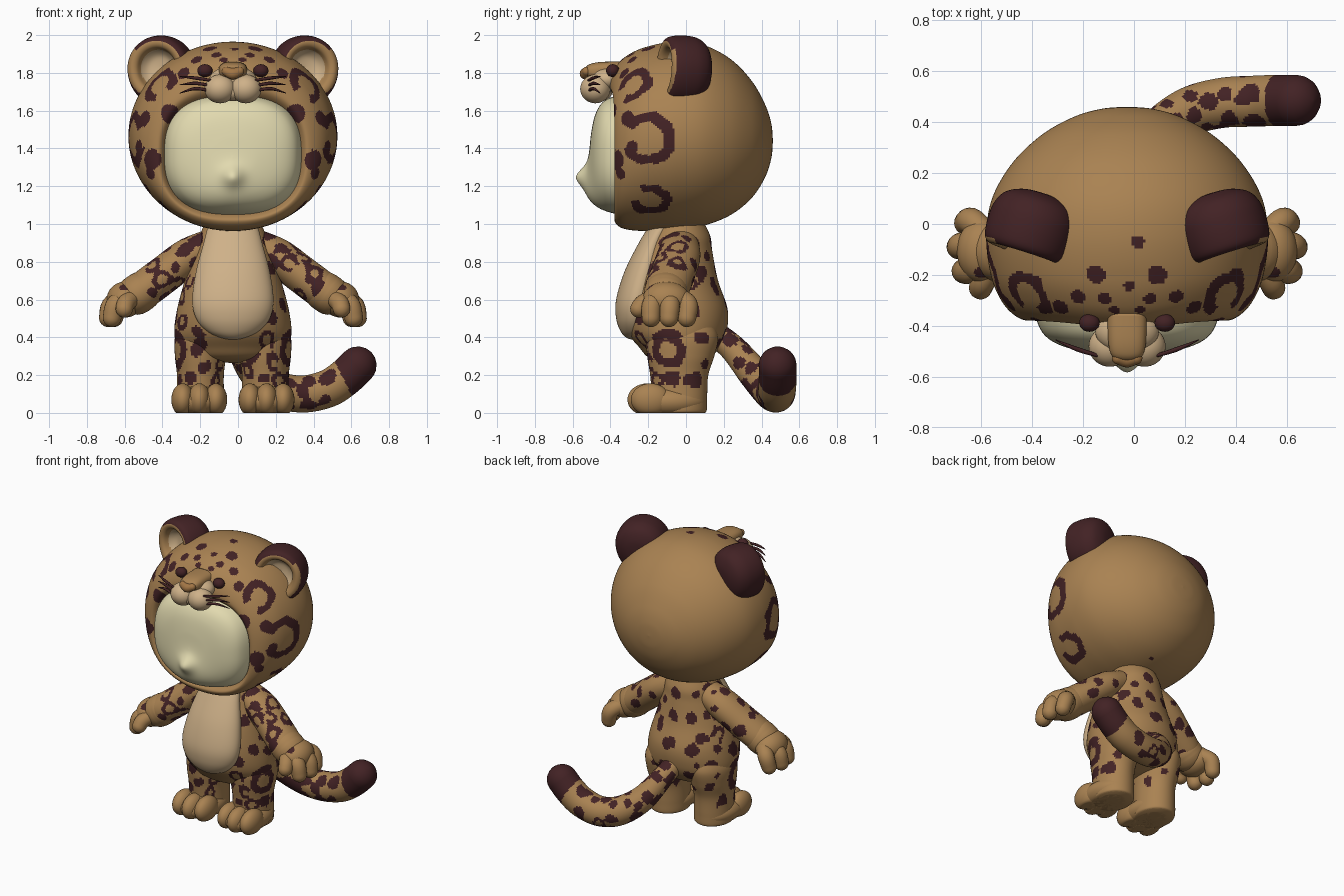
import bpy, bmesh, math, random
from mathutils import Vector, noise
from mathutils.bvhtree import BVHTree

if "Cube" in bpy.data.objects:
    bpy.data.objects.remove(bpy.data.objects["Cube"])

CX = -0.027  # centre line of the figure (the tail reaches out to +x)
MATS = {}
for name, col in {"brown_fur": (.40, .225, .085), "dark_spot": (.055, .016, .018),
                  "tan_fur": (.62, .44, .25), "cream_face": (.76, .70, .43),
                  "nose_brown": (.36, .18, .06)}.items():
    m = bpy.data.materials.new(name)
    m.diffuse_color = (*col, 1)
    m.use_nodes = True
    m.node_tree.nodes["Principled BSDF"].inputs["Base Color"].default_value = m.diffuse_color
    MATS[name] = m


def spline(keys, n, warp=1.0):
    """Smoothly resample a list of equal-length tuples to n samples."""
    P = [keys[0]] + list(keys) + [keys[-1]]
    out = []
    for i in range(n):
        t = (i / (n - 1)) ** warp * (len(keys) - 1)
        k = min(int(t), len(keys) - 2)
        t -= k
        out.append([b + .5 * t * (c - a + t * (2*a - 5*b + 4*c - d + t * (3*(b - c) + d - a)))
                    for a, b, c, d in zip(*P[k:k + 4])])
    return out


def skin(name, rings, mat):
    """Bridge rings of points into a smooth mesh with capped ends."""
    bm = bmesh.new()
    vs = [[bm.verts.new(p) for p in r] for r in rings]
    n = len(rings[0])
    for a, b in zip(vs, vs[1:]):
        for i in range(n):
            j = (i + 1) % n
            bm.faces.new((a[i], a[j], b[j], b[i]))
    bm.faces.new(vs[0])
    bm.faces.new(vs[-1])
    bmesh.ops.recalc_face_normals(bm, faces=bm.faces)
    me = bpy.data.meshes.new(name)
    bm.to_mesh(me)
    bm.free()
    me.shade_smooth()
    ob = bpy.data.objects.new(name, me)
    ob.location.x = CX
    bpy.context.collection.objects.link(ob)
    for k in (mat, "dark_spot", "tan_fur"):
        me.materials.append(MATS[k])
    return ob


def spow(v, e):
    return math.copysign(abs(v) ** e, v)


def tube(name, keys, mat, n=24, seg=24, flat=1.0):
    """Round-ended tube through (x, y, z, radius) keys."""
    S = spline(keys, n)
    P = [Vector(s[:3]) for s in S]
    T = [(P[min(i + 1, n - 1)] - P[max(i - 1, 0)]).normalized() for i in range(n)]
    caps = [math.radians(a) for a in (88, 70, 50, 30, 15)]
    st = [(P[0] - T[0] * S[0][3] * math.sin(a), T[0], S[0][3] * math.cos(a)) for a in caps]
    st += [(P[i], T[i], S[i][3]) for i in range(n)]
    st += [(P[-1] + T[-1] * S[-1][3] * math.sin(a), T[-1], S[-1][3] * math.cos(a)) for a in caps[::-1]]
    u, rings = Vector((0, 1, .01)), []
    for p, t, r in st:
        u = (u - t * u.dot(t)).normalized()
        w = t.cross(u)
        rings.append([p + r * (flat * u * math.cos(a) + w * math.sin(a))
                      for a in (2 * math.pi * i / seg for i in range(seg))])
    return skin(name, rings, mat)


def ball(name, c, s, mat, n=20, floor=-9):
    rings = []
    for i in range(n + 1):
        a = math.pi * (i + .01) / (n + .02) - math.pi / 2
        rings.append([(c[0] + s[0] * math.cos(a) * math.cos(b), c[1] + s[1] * math.cos(a) * math.sin(b),
                       max(c[2] + s[2] * math.sin(a), floor)) for b in (math.pi * j / n for j in range(2 * n))])
    return skin(name, rings, mat)


def loft(name, keys, mat, n=60, seg=100, cx=0):
    """Stacked ovals from (z, half width, y front, y back) keys."""
    return skin(name, [[(cx + hx * math.cos(a), (yf + yb) / 2 + (yb - yf) / 2 * math.sin(a), z)
                        for a in (2 * math.pi * i / seg for i in range(seg))]
                       for z, hx, yf, yb in spline(keys, n)], mat)


def paint(ob, spots, wobble=.2):
    """Mark faces inside wobbly spots or open rings: (x, y, z, outer, inner, gap direction)."""
    bvh = BVHTree.FromPolygons([v.co for v in ob.data.vertices], [p.vertices for p in ob.data.polygons])
    S = [(bvh.find_nearest(Vector(s[:3]))[0], s[3], s[4], Vector(s[5]).normalized()) for s in spots]
    for f in ob.data.polygons:
        c = f.center
        for p, ro, ri, gap in S:
            d = c - p
            L = d.length
            if L < ro * 1.3:
                L *= 1 + wobble * noise.noise(c * 14)
                if ri < L < ro and not (ri > 0 and d.normalized().dot(gap) > .82):
                    f.material_index = 1


def scatter(ob, seed, count, gap, keep, sizes=(.028, .058)):
    """Random mix of rosettes and solid spots over a part."""
    rnd = random.Random(seed)
    pts = [f.center.copy() for f in ob.data.polygons if keep(f.center)]
    got = []
    for _ in range(count * 15):
        p = rnd.choice(pts)
        if len(got) < count and all((p - q[0]).length > gap for q in got):
            r = rnd.uniform(*sizes)
            got.append((p, r, r * .45 if r > .045 else 0, [rnd.uniform(-1, 1) for _ in range(3)]))
    paint(ob, [(*p, r, ri, g) for p, r, ri, g in got], .8)


# hood: superellipse sections (y, half width, bottom, top, roundness) from opening to back
HEAD = [(-.29, .35, 1.07, 1.66, 2.6), (-.345, .362, 1.052, 1.678, 2.6), (-.378, .395, 1.02, 1.73, 2.45),
        (-.352, .45, .985, 1.81, 2.25), (-.295, .497, .968, 1.885, 2.1), (-.2, .535, .963, 1.94, 2.03),
        (-.05, .553, .967, 1.965, 2), (.1, .53, .993, 1.945, 2), (.24, .45, 1.05, 1.87, 2),
        (.35, .335, 1.14, 1.755, 2), (.42, .21, 1.25, 1.63, 2), (.452, .1, 1.35, 1.53, 2),
        (.46, .002, 1.438, 1.442, 2)]


def sections(keys, n, seg, bump=lambda x, y, z: 0, warp=1.0):
    return [[(x, y + bump(x, y, z), z) for x, z in
             ((hx * spow(math.cos(a), 2 / e), (zb + zt) / 2 + (zt - zb) / 2 * spow(math.sin(a), 2 / e))
              for a in (2 * math.pi * i / seg for i in range(seg)))]
            for y, hx, zb, zt, e in spline(keys, n, warp)]


def brow(x, y, z):
    """Push the forehead forward at the centre."""
    return -.035 * min(1, max(0, (-y - .2) / .15)) * math.exp(-x * x / .06) * max(0, z - 1.4) / .4


hood = skin("hood", sections(HEAD, 175, 310, brow, 1.25), "brown_fur")
G = (0, -1, -.3)
half = [(.5, -.2, 1.45, .148, .09, (0, -1, .1)), (.42, -.19, 1.11, .11, .06, (0, -.8, .5)),
        (.39, -.28, 1.74, .105, .058, (0, -1, -.5)), (.33, -.38, 1.58, .052, 0, G), (.42, -.35, 1.34, .055, 0, G),
        (.43, -.34, 1.27, .032, 0, G), (.27, -.34, 1.81, .035, 0, G), (.47, -.31, 1.56, .042, 0, G),
        (.12, -.2, 1.93, .038, 0, G), (.085, -.285, 1.88, .026, 0, G), (.19, -.28, 1.86, .03, 0, G),
        (.05, -.33, 1.86, .02, 0, G), (.43, -.25, 1.41, .035, 0, G)]
paint(hood, half + [(-s[0], *s[1:3], s[3], s[4], (-s[5][0], *s[5][1:])) for s in half] +
      [(.04, -.07, 1.96, .024, 0, G), (.01, -.24, 1.92, .022, 0, G), (.03, .18, 1.02, .015, 0, G)])

# face panel with a small nose bump and fuller mouth area
FACE = [(-.28, .365, 1.045, 1.685, 2.6), (-.36, .36, 1.055, 1.68, 2.6), (-.435, .325, 1.085, 1.65, 2.5),
        (-.48, .25, 1.14, 1.58, 2.3), (-.503, .13, 1.24, 1.47, 2), (-.508, .002, 1.35, 1.354, 2)]
skin("face", sections(FACE, 60, 96, lambda x, y, z: -.045 * math.exp(-(x*x + (z - 1.25)**2) / .0028)
                      - .042 * math.exp(-(x*x + (z - 1.18)**2) / .02)), "cream_face")

# torso and belly panel
torso = loft("torso", [(1.0, .15, -.17, .10), (.93, .18, -.21, .13), (.85, .205, -.25, .14), (.7, .255, -.305, .17),
                       (.55, .295, -.33, .22), (.43, .31, -.31, .215), (.35, .29, -.25, .18), (.29, .22, -.19, .12),
                       (.265, .02, -.06, 0)], "brown_fur", 90, 160)
HIP = (.1, .048, (0, 0, 0))  # large closed rosette on each hip


def off_hip(c):
    return not (abs(c.x) > .2 and c.z < .48 and -.24 < c.y < .05)


paint(torso, [(.31 * s, -.10, .33, *HIP) for s in (-1, 1)])
scatter(torso, 4, 26, .085, lambda c: .3 < c.z < .95 and abs(c.x) > .17 and c.y < .04 and off_hip(c), (.032, .055))
scatter(torso, 6, 18, .09, lambda c: .36 < c.z < .92 and c.y > .06, (.024, .048))
loft("belly", [(1.0, .13, -.19, -.05), (.9, .155, -.25, -.1), (.75, .195, -.325, -.12), (.6, .215, -.37, -.15),
               (.5, .195, -.37, -.17), (.43, .135, -.345, -.2), (.395, .06, -.31, -.22), (.387, .003, -.27, -.25)],
     "tan_fur", 40, 64)

# tail, dark at the tip
tail = tube("tail", [(0, .14, .43, .065), (.04, .25, .34, .072), (.12, .36, .21, .085), (.24, .44, .125, .095),
                     (.37, .475, .10, .098), (.5, .482, .128, .1), (.59, .485, .185, .1), (.661, .485, .252, .1)],
            "brown_fur", 80, 64)
scatter(tail, 3, 38, .07, lambda c: c.x < .5 and c.y > .23, (.028, .046))
for f in tail.data.polygons:
    if f.center.x + .5 * f.center.z > .675:
        f.material_index = 1

EAR = [(.002, .05), (.06, .04), (.092, .01), (.11, -.03), (.135, -.042), (.158, -.03), (.17, .0),
       (.175, .06), (.168, .12), (.138, .17), (.075, .2), (.002, .207)]
for s, side in ((-1, "left"), (1, "right")):
    # ear: turned cup with tan inside, brown rim and dark back, longer at the bottom
    ax = Vector((-.3 * s, .95, -.05)).normalized()
    u = Vector((0, 0, 1)).cross(ax).normalized()
    w = ax.cross(u)
    o = Vector((.395 * s, -.075, 1.826))
    ear = skin(side + "_ear", [[o + ax * d + r * (u * math.cos(a) + w * math.sin(a) * (1 if math.sin(a) * w.z > 0 else 1.14))
                                for a in (2 * math.pi * i / 64 for i in range(64))]
                               for r, d in spline(EAR, 60)], "brown_fur")
    for f in ear.data.polygons:
        q = f.center - o
        d = q.dot(ax)
        r = (q - ax * d).length
        high = (.85 * q.z - .4 * s * q.x) / .17  # dark wraps over the top and inner rim
        rim = .142 if high > .2 else .161
        f.material_index = 2 if r < .098 and d < .06 else int(r > rim or d > .07)

    # muzzle cheeks, eyes and whiskers
    ball(side + "_cheek", (.068 * s, -.48, 1.715), (.083, .08, .076), "tan_fur")
    ball(side + "_eye", (.148 * s, -.388, 1.812), (.04, .035, .034), "dark_spot")
    for k in range(3):
        z = 1.705 + .028 * k
        tube(f"{side}_whisker_{k}", [(.12 * s, -.515, z, .007), (.2 * s, -.49, z + .012, .009),
                                     (.28 * s, -.455, z - .012 + .016 * k, .002)], "dark_spot", 8, 8)

    # leg and three-toed foot
    leg = loft(side + "_leg", [(.48, .10, -.16, .14), (.4, .135, -.21, .17), (.3, .135, -.205, .15), (.2, .124, -.19, .118),
                               (.08, .125, -.18, .112), (.015, .125, -.18, .11), (0, .115, -.17, .10)],
               "brown_fur", 50, 90, .172 * s)
    paint(leg, [(.31 * s, -.10, .33, *HIP)])
    scatter(leg, 11, 15, .085, lambda c: .17 < c.z < .4 and abs(c.x) > .06 and c.y < .06
            and not (abs(c.x) > .22 and c.z > .2 and c.y > -.2), (.03, .052))
    scatter(leg, 12, 4, .09, lambda c: .2 < c.z < .4 and abs(c.x) > .1 and c.y > .08, (.02, .04))
    for k in (-1, 0, 1):
        ball(f"{side}_toe_{k + 2}", (.178 * s + .088 * k, -.205 + .018 * abs(k), .07), (.06, .105, .086), "brown_fur", 16, 0)
    ball(side + "_foot", (.177 * s, -.09, .06), (.142, .2, .092), "brown_fur", 20, 0)

    # arm with a rolled cuff
    arm = tube(side + "_arm", [(.13 * s, -.03, .885, .085), (.24 * s, -.04, .825, .098), (.36 * s, -.07, .735, .1),
                               (.46 * s, -.1, .66, .1), (.51 * s, -.11, .625, .092)], "brown_fur", 60, 80, 1.18)
    scatter(arm, 21, 22, .09, lambda c: .17 < abs(c.x) < .46 and c.y < -.04, (.03, .056))
    scatter(arm, 22, 7, .1, lambda c: .2 < abs(c.x) < .45 and c.y > 0, (.022, .042))
    tube(side + "_cuff", [(.485 * s, -.105, .642, .106), (.51 * s, -.108, .625, .106)], "brown_fur", 6, 40, 1.1)

    # hand: palm, three fingers and a thumb
    palm = ball(side + "_palm", (.57 * s, -.105, .60), (.098, .125, .095), "brown_fur", 28)
    paint(palm, [(.57 * s, -.19, .665, .03, 0, G)])
    for k, (y, x) in enumerate(((.01, .63), (-.085, .66), (-.18, .64))):
        tube(f"{side}_finger_{k + 1}", [(.56 * s, -.1 + (y + .1) * .6, .61, .05), ((x - .02) * s, y, .572, .053),
                                        (x * s, y - .005, .503, .049)], "brown_fur", 12, 20)
    tube(side + "_thumb", [(.53 * s, -.17, .61, .045), (.565 * s, -.225, .58, .048), (.575 * s, -.25, .55, .046)],
         "brown_fur", 10, 20)

# centre of the muzzle
ball("muzzle_chin", (0, -.46, 1.70), (.06, .07, .05), "tan_fur")
ball("muzzle_base", (0, -.42, 1.765), (.125, .09, .07), "tan_fur")
BRIDGE = [(-.35, .078, 1.75, 1.86, 2.8), (-.45, .075, 1.755, 1.858, 2.8), (-.505, .066, 1.77, 1.848, 2.6),
          (-.53, .045, 1.785, 1.832, 2.2), (-.537, .002, 1.807, 1.811, 2)]
skin("nose_bridge", sections(BRIDGE, 24, 40), "brown_fur")
tube("nose", [(-.036, -.527, 1.808, .024), (0, -.532, 1.796, .031), (.036, -.527, 1.808, .024)], "nose_brown", 12, 20)
